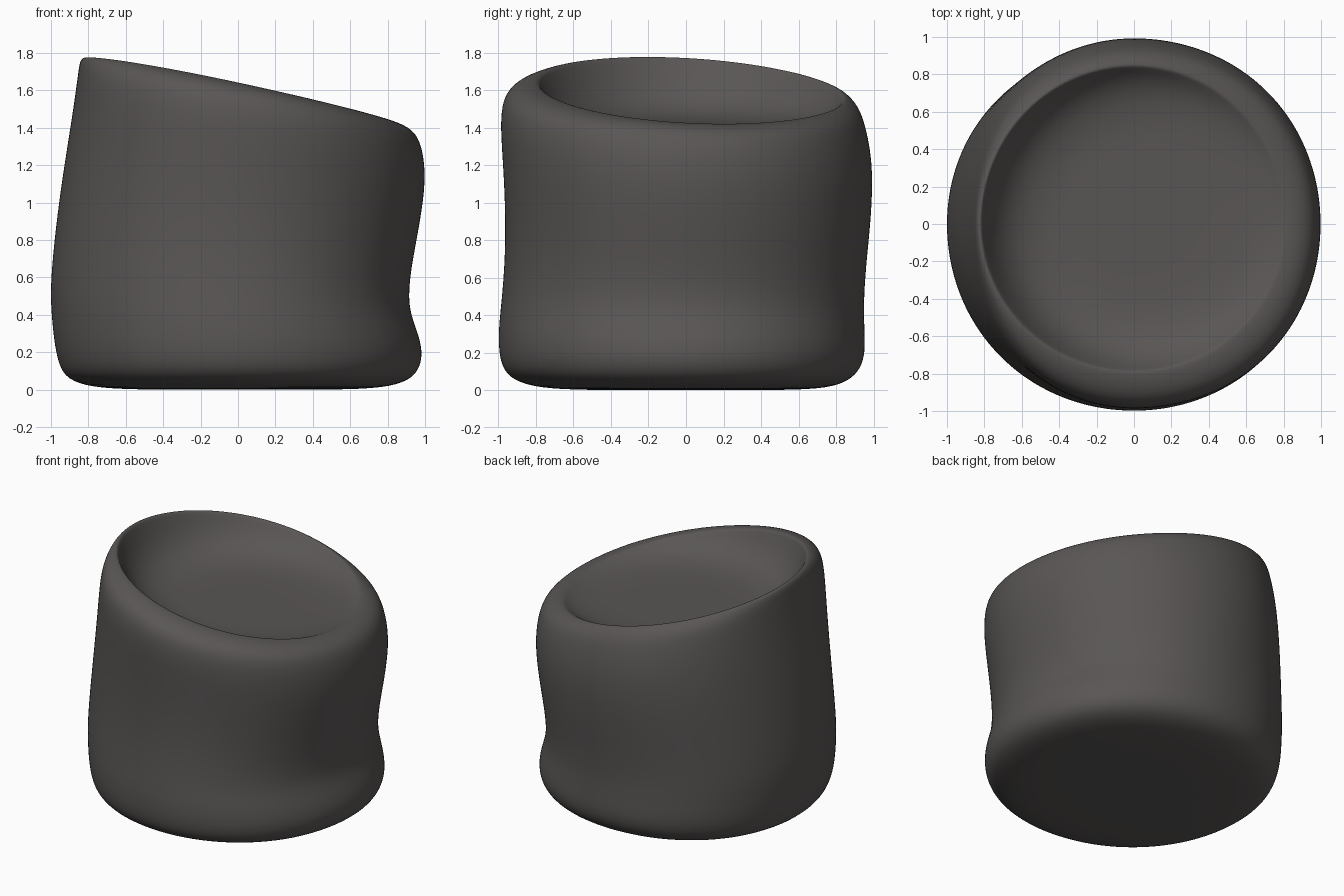
import bpy, bmesh, math

if "Cube" in bpy.data.objects:
    bpy.data.objects.remove(bpy.data.objects["Cube"])

SEG = 64

# Outer wall: height fraction, then radius toward +x, +y, -x, -y
WALL = [
    (0.00, .55, .55, .55, .55),
    (.007, .78, .76, .79, .79),
    (.032, .91, .87, .915, .925),
    (.072, .967, .932, .957, .982),
    (.13, .989, .957, .980, 1.00),
    (.20, .970, .953, .994, 1.00),
    (.27, .930, .950, 1.003, .988),
    (.34, .911, .952, 1.000, .977),
    (.45, .925, .965, .983, .965),
    (.60, .967, .990, .950, .965),
    (.75, 1.001, .998, .908, .979),
    (.85, .999, .977, .880, .990),
    (.92, .979, .950, .863, .984),
    (.965, .945, .920, .852, .953),
    (.992, .883, .878, .845, .888),
    (1.00, .815, .850, .822, .795),
]
# Dished top: fraction of rim radius, blend from floor (0) to rim (1)
DISH = [(.985, .94), (.965, .82), (.93, .62), (.87, .38), (.78, .18), (.66, .06), (.52, 0), (.3, 0)]


def radius(row, a):
    c, s = math.cos(a), math.sin(a)
    w = (max(c, 0) ** 2, max(s, 0) ** 2, max(-c, 0) ** 2, max(-s, 0) ** 2)
    r = sum(r * k for r, k in zip(row[1:], w))
    return r + .011 * math.sin(2 * a) ** 2 * (row[0] < .99)


def rim_z(a):
    return 1.602 - .175 * math.cos(a) - .045 * math.sin(a)


def floor_z(x, y):
    return 1.41 - .035 * x - .01 * y


bm = bmesh.new()
angles = [2 * math.pi * i / SEG for i in range(SEG)]
rings = []

# Body wall from base to tilted rim
for row in WALL:
    rings.append([bm.verts.new((radius(row, a) * math.cos(a), radius(row, a) * math.sin(a),
                                row[0] * rim_z(a))) for a in angles])

# Dish inside the rim
for s, k in DISH:
    ring = []
    for a in angles:
        r = radius(WALL[-1], a) * s
        x, y = r * math.cos(a), r * math.sin(a)
        f = floor_z(x, y)
        ring.append(bm.verts.new((x, y, f + (rim_z(a) - f) * k)))
    rings.append(ring)

for lo, hi in zip(rings, rings[1:]):
    for i in range(SEG):
        j = (i + 1) % SEG
        bm.faces.new((lo[i], lo[j], hi[j], hi[i]))

# Close the underside and the dish floor
bottom = bm.verts.new((0, 0, 0))
top = bm.verts.new((0, 0, floor_z(0, 0)))
for i in range(SEG):
    j = (i + 1) % SEG
    bm.faces.new((rings[0][j], rings[0][i], bottom))
    bm.faces.new((rings[-1][i], rings[-1][j], top))

for f in bm.faces:
    f.smooth = True
mesh = bpy.data.meshes.new("cushion_body")
bm.to_mesh(mesh)
bm.free()
body = bpy.data.objects.new("cushion_body", mesh)
bpy.context.collection.objects.link(body)

mat = bpy.data.materials.new("dark grey")
mat.diffuse_color = (.10, .093, .09, 1)
mat.use_nodes = True
mat.node_tree.nodes["Principled BSDF"].inputs["Base Color"].default_value = mat.diffuse_color
mesh.materials.append(mat)

sub = body.modifiers.new("smooth", 'SUBSURF')
sub.levels = sub.render_levels = 2
